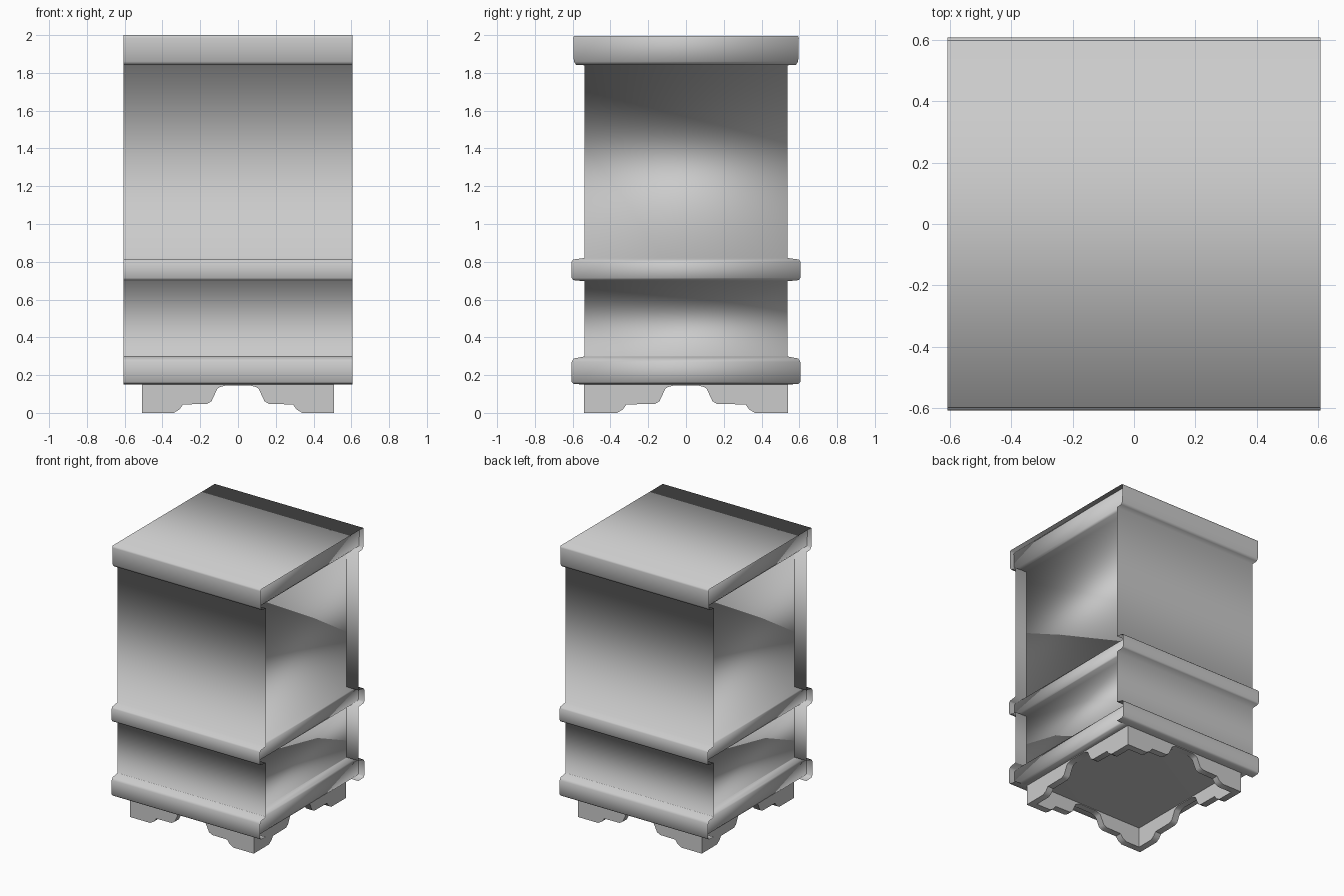
import bpy, bmesh

if "Cube" in bpy.data.objects:
    bpy.data.objects.remove(bpy.data.objects["Cube"])


def make(name, verts, faces, fix=True):
    me = bpy.data.meshes.new(name)
    bm = bmesh.new()
    vs = [bm.verts.new(v) for v in verts]
    for f in faces:
        bm.faces.new([vs[i] for i in f])
    if fix:
        bmesh.ops.recalc_face_normals(bm, faces=bm.faces)
    for f in bm.faces:
        f.smooth = True
    bm.to_mesh(me)
    bm.free()
    ob = bpy.data.objects.new(name, me)
    bpy.context.collection.objects.link(ob)
    return ob


# Outline of the front and back sheet (depth, height), from plinth up to lid
profile = [(0.54, 0.15), (0.597, 0.153), (0.608, 0.165), (0.608, 0.27),
           (0.597, 0.288), (0.543, 0.298), (0.54, 0.30),
           (0.54, 0.697), (0.60, 0.703), (0.608, 0.715), (0.608, 0.80),
           (0.60, 0.812), (0.54, 0.82),
           (0.54, 1.84), (0.585, 1.843), (0.597, 1.86), (0.60, 1.985), (0.596, 2.0)]

# Wrap-around sheet: front, top and back, open at both sides
W = 0.607
loop = [(-y, z) for y, z in profile] + profile[::-1]
n = len(loop)
make("front_top_back_sheet",
     [(s * W, y, z) for s in (-1, 1) for y, z in loop],
     [(i, n + i, n + i + 1, i + 1) for i in range(n - 1)], fix=False)

# Core cabinet: four-sided rings, set back at the sides
rings = []
for y, z in profile:
    if z > 1.84:
        x = 0.51 + (y - 0.54) * 1.1
    else:
        x = 0.51 + (y - 0.54) * 0.74
    rings.append((x, y - 0.003, min(z, 1.996)))
verts, faces = [], []
for x, y, z in rings:
    verts += [(-x, -y, z), (x, -y, z), (x, y, z), (-x, y, z)]
for r in range(len(rings) - 1):
    for k in range(4):
        a, b = r * 4 + k, r * 4 + (k + 1) % 4
        faces.append((a, b, b + 4, a + 4))
m = len(verts)
faces += [(3, 2, 1, 0), (m - 4, m - 3, m - 2, m - 1)]
make("cabinet_core", verts, faces)

# Bracket feet: boards with a stepped cut-out, one per side
T = 0.05
Z_TOP = 0.152


def foot_board(name, half, foot_in, offset, side, along_x):
    step = [(half, 0.0), (foot_in, 0.0), (foot_in - 0.03, 0.018), (foot_in - 0.05, 0.045),
            (0.165, 0.047), (0.14, 0.062), (0.11, 0.127), (0.095, 0.137), (0.065, 0.145)]
    low = [(-u, z) for u, z in step] + step[::-1]
    k = len(low)
    v = []
    for d in (offset, offset - T):
        for zs in (None, Z_TOP):
            for u, z in low:
                h = z if zs is None else zs
                v.append((u, side * d, h) if along_x else (side * d, u, h))
    f = []
    for i in range(k - 1):
        j = i + 1
        f += [(i, j, k + j, k + i),                              # outer face
              (2 * k + i, 3 * k + i, 3 * k + j, 2 * k + j),      # inner face
              (i, 2 * k + i, 2 * k + j, j)]                      # underside
    for i in (0, k - 1):
        f.append((i, k + i, 3 * k + i, 2 * k + i))
    ob = make(name, v, f)
    bpy.context.view_layer.objects.active = ob
    ob.select_set(True)
    bpy.ops.object.shade_smooth_by_angle(angle=0.9)
    ob.select_set(False)


for s, label in ((-1, "front"), (1, "back")):
    foot_board(label + "_foot_board", 0.505, 0.34, 0.54, s, True)
for s, label in ((-1, "left"), (1, "right")):
    foot_board(label + "_foot_board", 0.538, 0.365, 0.507, s, False)
